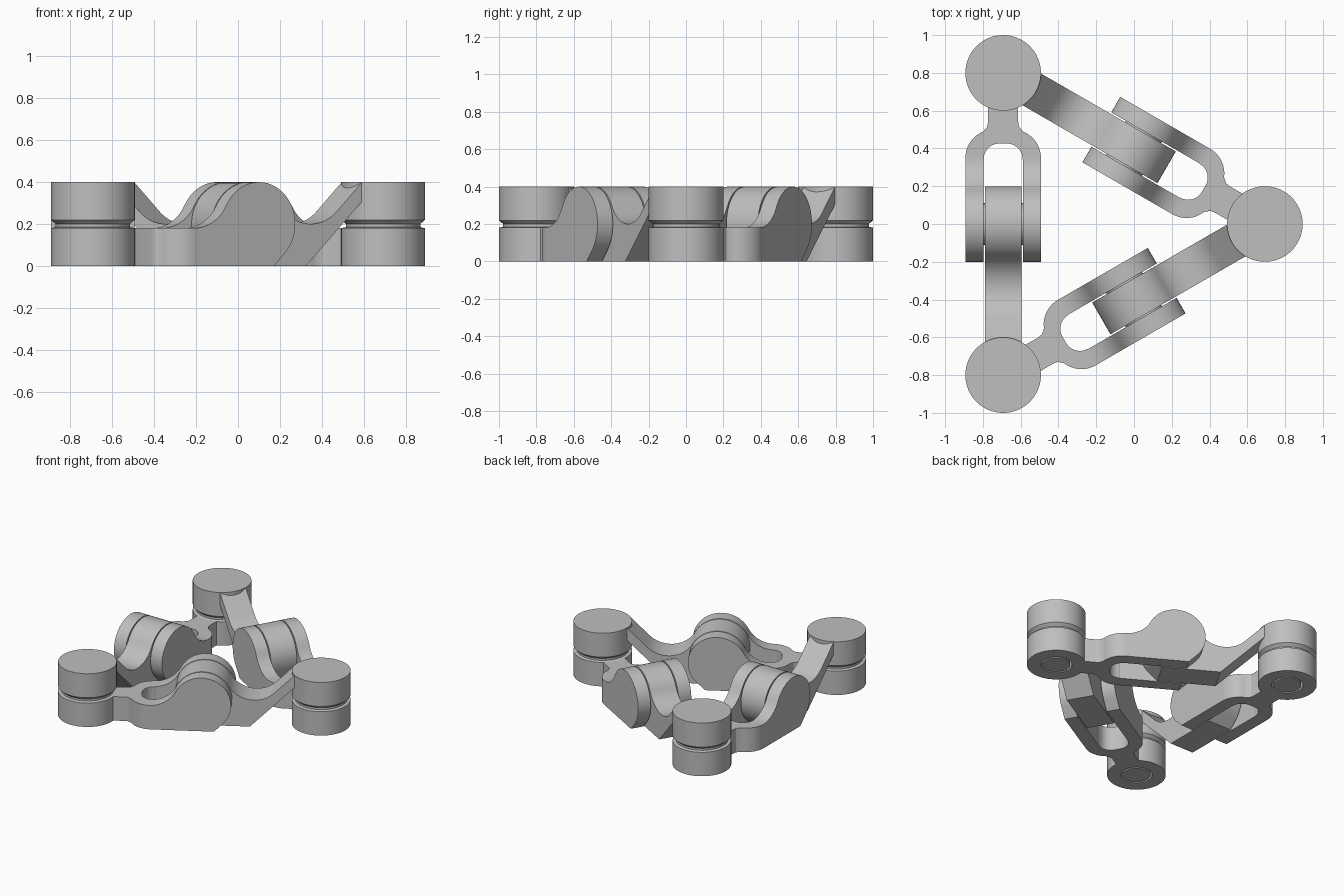
import bpy, bmesh, math
from mathutils import Matrix, Vector

if "Cube" in bpy.data.objects:
    bpy.data.objects.remove(bpy.data.objects["Cube"])

H = 0.4 * math.sqrt(3)              # half the triangle's height
PIVOT = Vector((-H / 3, 0, 0))      # centre of the three-fold symmetry

grey = bpy.data.materials.new("plain grey")
grey.diffuse_color = (0.52, 0.52, 0.52, 1)
grey.use_nodes = True
grey.node_tree.nodes["Principled BSDF"].inputs["Base Color"].default_value = grey.diffuse_color


def arc(cx, cy, r, a0, a1, n):
    """Points on an arc, angles in degrees."""
    return [(cx + r * math.cos(math.radians(a0 + (a1 - a0) * i / n)),
             cy + r * math.sin(math.radians(a0 + (a1 - a0) * i / n))) for i in range(n + 1)]


def finish(name, bm, turn):
    """Move a part from the left side of the ring to its own side and store it."""
    place = (Matrix.Translation(PIVOT) @ Matrix.Rotation(math.radians(120 * turn), 4, 'Z')
             @ Matrix.Translation(-PIVOT) @ Matrix.Translation((-H, 0, 0)))
    bmesh.ops.remove_doubles(bm, verts=bm.verts, dist=1e-5)
    bmesh.ops.recalc_face_normals(bm, faces=bm.faces)
    bm.transform(place)
    mesh = bpy.data.meshes.new(name)
    bm.to_mesh(mesh)
    bm.free()
    mesh.materials.append(grey)
    obj = bpy.data.objects.new(name, mesh)
    bpy.context.collection.objects.link(obj)
    bpy.ops.object.select_all(action='DESELECT')
    obj.select_set(True)
    bpy.context.view_layer.objects.active = obj
    bpy.ops.object.shade_smooth_by_angle(angle=math.radians(30))


def extrude(bm, points, vec):
    """Add a prism on a closed outline."""
    face = bm.faces.new([bm.verts.new(p) for p in points])
    res = bmesh.ops.extrude_face_region(bm, geom=[face], use_keep_orig=True)
    bmesh.ops.translate(bm, vec=vec, verts=[v for v in res["geom"] if isinstance(v, bmesh.types.BMVert)])


# Side profile of a fork cheek: round eye, concave sweep down to the yoke
a = math.degrees(math.atan2(0.18, 0.358))
cheek = ([(0.358, 0)] + arc(0.358, 0.38, 0.2, 270, 180 + a, 12)
         + arc(0, 0.2, 0.2, a, 225, 32)[1:] + [(-0.083, 0)])

# Side profile of the arm: round eye, concave sweep, 45 degree climb
arm = ([(-0.083, 0)] + arc(0, 0.2, 0.2, 225, 30, 32)
       + arc(0.346, 0.4, 0.2, 210, 315, 18)[1:]
       + [(0.628, 0.4), (0.64, 0.4), (0.64, 0.32), (0.32, 0)])

# Plan of the yoke, right half from the neck round to the slot
half = ([(0.08, 0.63), (0.08, 0.54), (0.084, 0.515)] + arc(0.05, 0.35, 0.15, 68, 0, 12)
        + [(0.2, 0.34), (0.105, 0.34)] + arc(0.02, 0.343, 0.083, 0, 90, 10))
yoke = half + [(-x, y) for x, y in reversed(half)]

# Turned profile of a post: groove at mid height, ring gap underneath
post = [(0, 0), (0.095, 0), (0.095, 0.1), (0.107, 0.1), (0.107, 0), (0.2, 0), (0.2, 0.18),
        (0.178, 0.185), (0.178, 0.2), (0.2, 0.22), (0.2, 0.4), (0, 0.4)]

for k in range(3):
    # corner post
    bm = bmesh.new()
    verts = [bm.verts.new((r, 0.8, z)) for r, z in post]
    edges = [bm.edges.new(pair) for pair in zip(verts, verts[1:])]
    bmesh.ops.spin(bm, geom=verts + edges, cent=(0, 0.8, 0), axis=(0, 0, 1),
                   angle=math.tau, steps=64, use_duplicate=False)
    finish(f"corner_post_{k + 1}", bm, k)

    # fork: two cheeks and the yoke joining them to the post
    for side, x0 in (("inner", 0.105), ("outer", -0.2)):
        bm = bmesh.new()
        extrude(bm, [(x0, y, z) for y, z in cheek], (0.095, 0, 0))
        finish(f"fork_cheek_{side}_{k + 1}", bm, k)
    bm = bmesh.new()
    extrude(bm, [(x, y, 0) for x, y in yoke], (0, 0, 0.18))
    finish(f"fork_yoke_{k + 1}", bm, k)

    # arm with its hinge eye
    bm = bmesh.new()
    extrude(bm, [(-0.097, -d, z) for d, z in arm], (0.194, 0, 0))
    finish(f"hinge_arm_{k + 1}", bm, k)

    # hinge pin
    bm = bmesh.new()
    extrude(bm, [(-0.15, y, z) for y, z in arc(0, 0.2, 0.11, 0, 352.5, 47)], (0.3, 0, 0))
    finish(f"hinge_pin_{k + 1}", bm, k)
